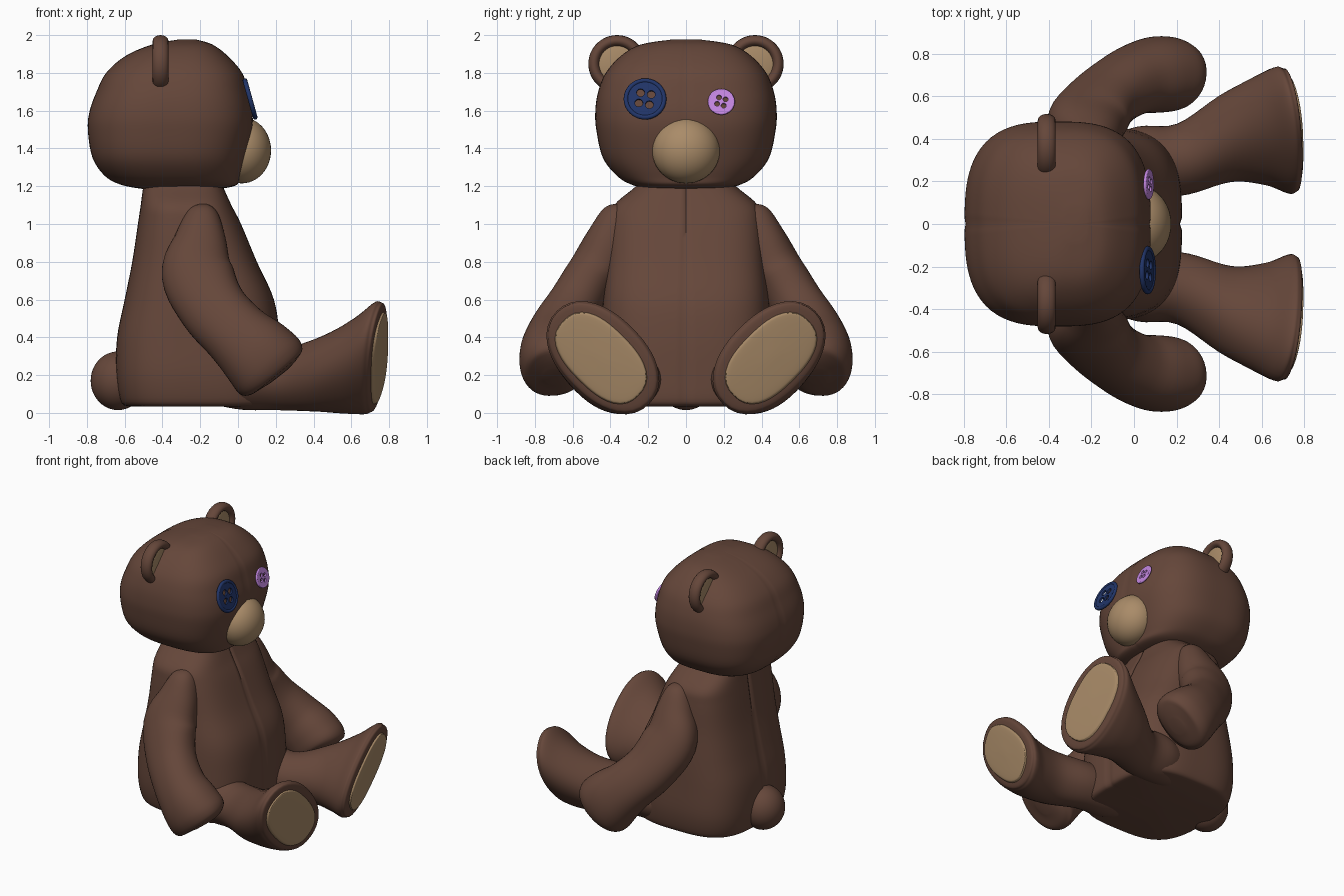
import bpy, bmesh
from math import sin, cos, pi
from mathutils import Vector

if "Cube" in bpy.data.objects:
    bpy.data.objects.remove(bpy.data.objects["Cube"])


def colour(name, rgb):
    m = bpy.data.materials.new(name)
    m.diffuse_color = (*rgb, 1)
    m.use_nodes = True
    m.node_tree.nodes["Principled BSDF"].inputs["Base Color"].default_value = m.diffuse_color
    return m


BROWN = colour("brown_plush", (0.13, 0.062, 0.042))
TAN = colour("tan_plush", (0.40, 0.26, 0.14))
NAVY = colour("navy_button", (0.015, 0.035, 0.14))
VIOLET = colour("violet_button", (0.55, 0.24, 0.75))


def finish(ob, name, mat, mirror=False):
    ob.name = name
    ob.data.materials.append(mat)
    bpy.ops.object.select_all(action='DESELECT')
    bpy.context.view_layer.objects.active = ob
    ob.select_set(True)
    bpy.ops.object.shade_smooth_by_angle(angle=0.9)
    if mirror:
        m = ob.modifiers.new("Mirror", 'MIRROR')
        m.use_axis = (False, True, False)
        m.mirror_object = bpy.data.objects.get("body")
    return ob


def spline(rows, steps):
    # smooth interpolation through rows of (x, y, z, a, b)
    out, n = [], len(rows)
    for i in range(n - 1):
        p0, p1, p2, p3 = (rows[min(max(k, 0), n - 1)] for k in (i - 1, i, i + 1, i + 2))
        for s in range(steps):
            t = s / steps
            out.append([0.5 * (2 * q + (r - p) * t + (2 * p - 5 * q + 4 * r - w) * t * t
                               + (3 * q - p - 3 * r + w) * t ** 3)
                        for p, q, r, w in zip(p0, p1, p2, p3)])
    return out + [list(rows[-1])]


def loft(name, rows, mat, axes=None, power=2.0, segs=48, steps=5, seam=0.0, mirror=False):
    secs = spline(rows, steps)
    bm = bmesh.new()
    rings = []
    for i, s in enumerate(secs):
        c = Vector(s[:3])
        if axes:
            u, v = Vector(axes[0]), Vector(axes[1])
        else:
            t = Vector(secs[min(i + 1, len(secs) - 1)][:3]) - Vector(secs[max(i - 1, 0)][:3])
            u = Vector((0, 1, 0)).cross(t).normalized()
            v = t.cross(u).normalized()
        ring = []
        for k in range(segs):
            h = 2 * pi * k / segs
            r = (abs(cos(h) / s[3]) ** power + abs(sin(h) / s[4]) ** power) ** (-1 / power)
            if k in (0, segs // 2):
                r -= min(seam, r * 0.3)
            ring.append(bm.verts.new(c + u * (r * cos(h)) + v * (r * sin(h))))
        rings.append(ring)
    for p, q in zip(rings, rings[1:]):
        for k in range(segs):
            j = (k + 1) % segs
            bm.faces.new((p[k], p[j], q[j], q[k]))
    for ring, s in ((rings[0], secs[0]), (rings[-1], secs[-1])):
        c = bm.verts.new(s[:3])
        for k in range(segs):
            bm.faces.new((ring[k], ring[(k + 1) % segs], c))
    bmesh.ops.recalc_face_normals(bm, faces=bm.faces)
    me = bpy.data.meshes.new(name)
    bm.to_mesh(me)
    bm.free()
    ob = bpy.data.objects.new(name, me)
    bpy.context.collection.objects.link(ob)
    return finish(ob, name, mat, mirror)


def ball(name, loc, scale, mat, mirror=False):
    bpy.ops.mesh.primitive_uv_sphere_add(segments=40, ring_count=24, location=loc)
    ob = bpy.context.object
    ob.scale = scale
    return finish(ob, name, mat, mirror)


# body and head: stacked rounded-square sections with a centre seam
FLAT = ((1, 0, 0), (0, 1, 0))
body = [(-.20, .035, .38, .39), (-.20, .06, .42, .43), (-.21, .2, .435, .455),
        (-.21, .4, .43, .45), (-.205, .6, .395, .44), (-.23, .8, .33, .42),
        (-.257, 1.0, .273, .405), (-.275, 1.1, .24, .38), (-.29, 1.2, .21, .265),
        (-.29, 1.28, .18, .2)]
loft("body", [(c, 0, z, a, b) for c, z, a, b in body], BROWN, FLAT, 3.2, 96, seam=.01)

head = [(-.30, 1.185, .2, .2), (-.31, 1.205, .3, .28), (-.345, 1.25, .355, .36),
        (-.365, 1.35, .405, .44), (-.36, 1.5, .435, .475), (-.355, 1.6, .43, .48),
        (-.347, 1.7, .402, .465), (-.338, 1.8, .36, .425), (-.325, 1.89, .27, .345),
        (-.295, 1.95, .16, .24), (-.27, 1.976, .05, .08)]
loft("head", [(c, 0, z, a, b) for c, z, a, b in head], BROWN, FLAT, 2.9, 96, seam=.005)

# arms: tube bending forward into a blunt paw
loft("arm", [(-.19, .32, 1.09, .04, .04), (-.19, .345, 1.04, .09, .10),
             (-.20, .405, .91, .14, .125), (-.215, .49, .74, .19, .138),
             (-.135, .59, .56, .18, .145), (-.01, .67, .42, .18, .16),
             (.10, .70, .315, .205, .178), (.17, .703, .24, .212, .17),
             (.20, .70, .205, .17, .125), (.212, .70, .19, .06, .05)],
     BROWN, power=2.2, mirror=True)

# legs flare into slanted oval feet with tan pads
SLANT = ((0, .707, .707), (.24, -.69, .69))
loft("leg", [(-.12, .26, .19, .14, .14), (.05, .29, .185, .165, .165),
             (.23, .305, .18, .165, .16), (.43, .40, .21, .215, .18),
             (.59, .435, .25, .285, .205), (.69, .44, .288, .342, .226),
             (.725, .44, .293, .34, .22), (.745, .445, .293, .31, .19),
             (.748, .445, .293, .1, .06)],
     BROWN, SLANT, 2.2, mirror=True)
loft("foot_pad", [(.72, .45, .29, .282, .172), (.75, .45, .29, .278, .166),
                  (.76, .45, .29, .25, .14), (.765, .45, .29, .04, .02)],
     TAN, SLANT, 2.5, mirror=True)

# tail and muzzle
ball("tail", (-.635, 0, .17), (.145, .15, .155), BROWN)
ball("muzzle", (.02, 0, 1.39), (.155, .18, .175), TAN)

# ears: ring with a tan centre
bpy.ops.mesh.primitive_torus_add(location=(-.41, .365, 1.848), rotation=(0, pi / 2, 0),
                                 major_radius=.122, minor_radius=.03,
                                 major_segments=48, minor_segments=16)
bpy.context.object.scale = (1, 1, 1.4)
finish(bpy.context.object, "ear_rim", BROWN, True)
ball("ear_inner", (-.41, .365, 1.848), (.028, .125, .125), TAN, True)


# button eyes: disc with four holes and a raised rim
def button(name, loc, r, turn, mat):
    cu = bpy.data.curves.new(name, 'CURVE')
    cu.dimensions, cu.fill_mode = '2D', 'BOTH'
    cu.extrude = .007
    holes = [(.36 * r * cos(turn + k * pi / 2), .36 * r * sin(turn + k * pi / 2), .19 * r)
             for k in range(4)]
    for x, y, rad in [(0, 0, r * .95)] + holes:
        n = 40 if rad > r / 2 else 18
        sp = cu.splines.new('POLY')
        sp.points.add(n - 1)
        for k, p in enumerate(sp.points):
            p.co = (x + rad * cos(2 * pi * k / n), y + rad * sin(2 * pi * k / n), 0, 1)
        sp.use_cyclic_u = True
    ob = bpy.data.objects.new(name, cu)
    bpy.context.collection.objects.link(ob)
    ob.location, ob.rotation_euler = loc, (0, 1.3, 0)
    bpy.ops.object.select_all(action='DESELECT')
    bpy.context.view_layer.objects.active = ob
    ob.select_set(True)
    bpy.ops.object.convert(target='MESH')
    finish(bpy.context.object, name, mat)
    bpy.ops.mesh.primitive_torus_add(location=loc, rotation=(0, 1.3, 0),
                                     major_radius=r * .9, minor_radius=r * .11,
                                     major_segments=48, minor_segments=12)
    finish(bpy.context.object, name + "_rim", mat)


button("large_button_eye", (.064, -.217, 1.662), .112, .62, NAVY)
button("small_button_eye", (.069, .187, 1.647), .071, .5, VIOLET)
